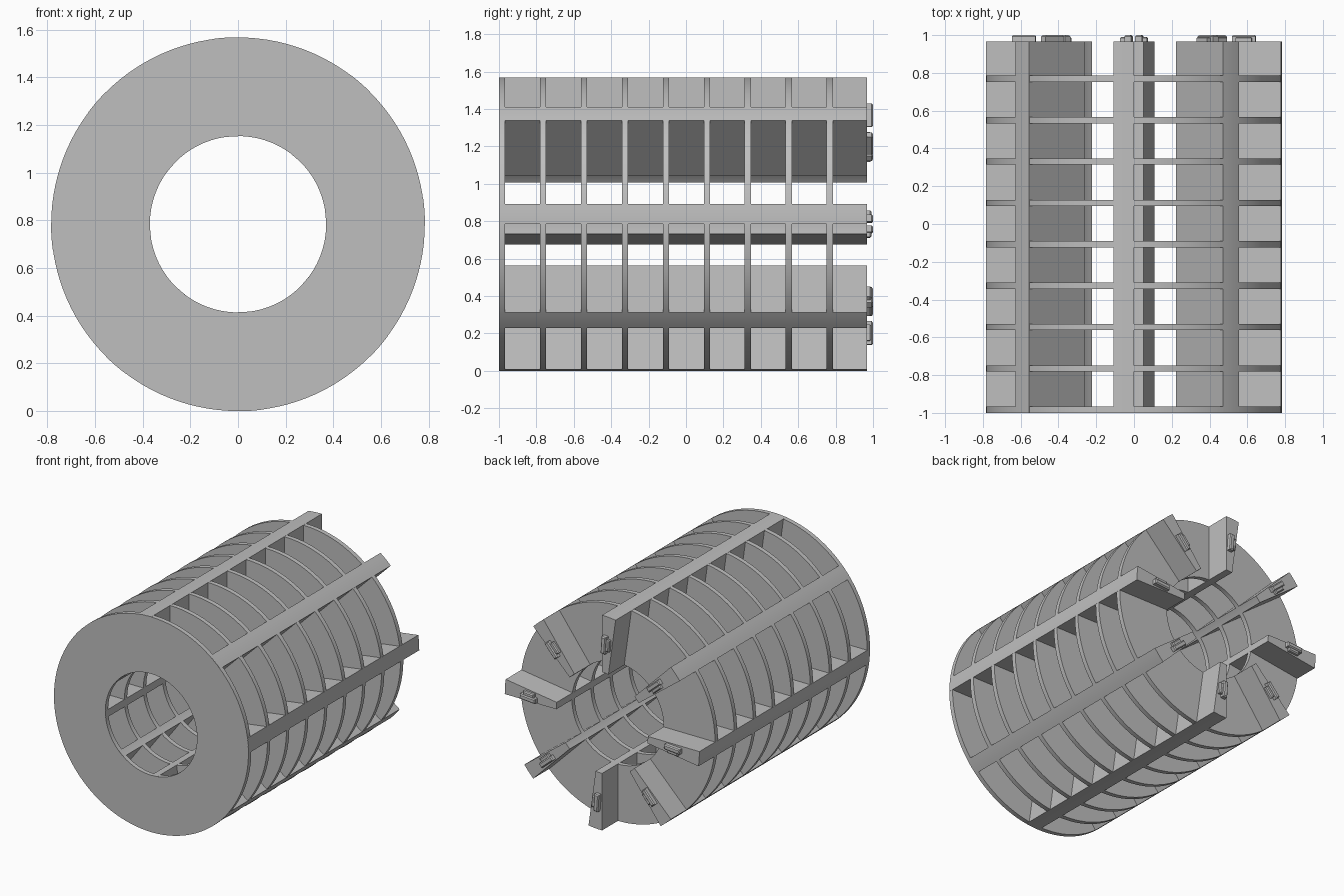
import bpy, bmesh, math
from mathutils import Matrix

OUTER, INNER = 0.784, 0.37        # drum radii; axis runs along y at height OUTER
RINGS, PITCH, THICK = 9, 0.219, 0.033
FINS, FIN_ANGLE = 8, math.radians(8)

cube = bpy.data.objects.get("Cube")
if cube:
    bpy.data.objects.remove(cube, do_unlink=True)

grey = bpy.data.materials.new("plain_grey")
grey.use_nodes = True
grey.diffuse_color = (0.52, 0.52, 0.52, 1)
grey.node_tree.nodes["Principled BSDF"].inputs["Base Color"].default_value = grey.diffuse_color


def finish(bm, name):
    """Turn a bmesh into a smooth shaded object with sharp edges kept."""
    bmesh.ops.recalc_face_normals(bm, faces=bm.faces)
    mesh = bpy.data.meshes.new(name)
    bm.to_mesh(mesh)
    bm.free()
    mesh.materials.append(grey)
    obj = bpy.data.objects.new(name, mesh)
    bpy.context.collection.objects.link(obj)
    bpy.ops.object.select_all(action='DESELECT')
    obj.select_set(True)
    bpy.context.view_layer.objects.active = obj
    bpy.ops.object.shade_smooth_by_angle(angle=math.radians(30))
    return obj


def sector(name, start, sweep, steps, r_in, r_out, y0, y1):
    """Annular sector extruded along y; a full sweep gives a closed ring."""
    bm = bmesh.new()
    closed = sweep > 6.28
    loops = []
    for i in range(steps if closed else steps + 1):
        a = start + sweep * i / steps
        c, s = math.cos(a), math.sin(a)
        loops.append([bm.verts.new((r * c, y, OUTER + r * s))
                      for r, y in ((r_in, y0), (r_out, y0), (r_out, y1), (r_in, y1))])
    pairs = list(zip(loops, loops[1:]))
    if closed:
        pairs.append((loops[-1], loops[0]))
    else:
        bm.faces.new(loops[0])
        bm.faces.new(loops[-1])
    for p, q in pairs:
        for k in range(4):
            n = (k + 1) % 4
            bm.faces.new((p[k], p[n], q[n], q[k]))
    return finish(bm, name)


def clip(name, angle):
    """Small stepped latch on the back end of a fin."""
    bm = bmesh.new()
    # (radius, tangent offset, length, width, height)
    for r, t, length, width, height in ((0.583, -0.012, 0.125, 0.036, 0.033),
                                        (0.583, 0.015, 0.085, 0.030, 0.024)):
        size = Matrix.Diagonal((length, height + 0.01, width, 1))
        place = Matrix.Translation((r, 0.967 + height / 2 - 0.005, t))
        made = bmesh.ops.create_cube(bm, size=1, matrix=place @ size)
        # Chamfer the outward edges
        edges = {e for v in made["verts"] for e in v.link_edges
                 if all(w.co.y > 0.97 for w in e.verts)}
        bmesh.ops.bevel(bm, geom=list(edges), offset=0.007, segments=1, affect='EDGES')
    bm.transform(Matrix.Translation((0, 0, OUTER)) @ Matrix.Rotation(-angle, 4, 'Y'))
    return finish(bm, name)


# Ring plates along the axis
for i in range(RINGS):
    y = -1 + i * PITCH
    sector(f"ring_plate_{i + 1}", 0, math.tau, 120, INNER, OUTER, y, y + THICK)

# Lengthwise wedge fins, each with a latch at the back
for i in range(FINS):
    a = i * math.tau / FINS
    sector(f"fin_{i + 1}", a, FIN_ANGLE, 4, INNER - 0.0008, OUTER + 0.0008, -0.999, 0.967)
    clip(f"fin_latch_{i + 1}", a + FIN_ANGLE / 2)
